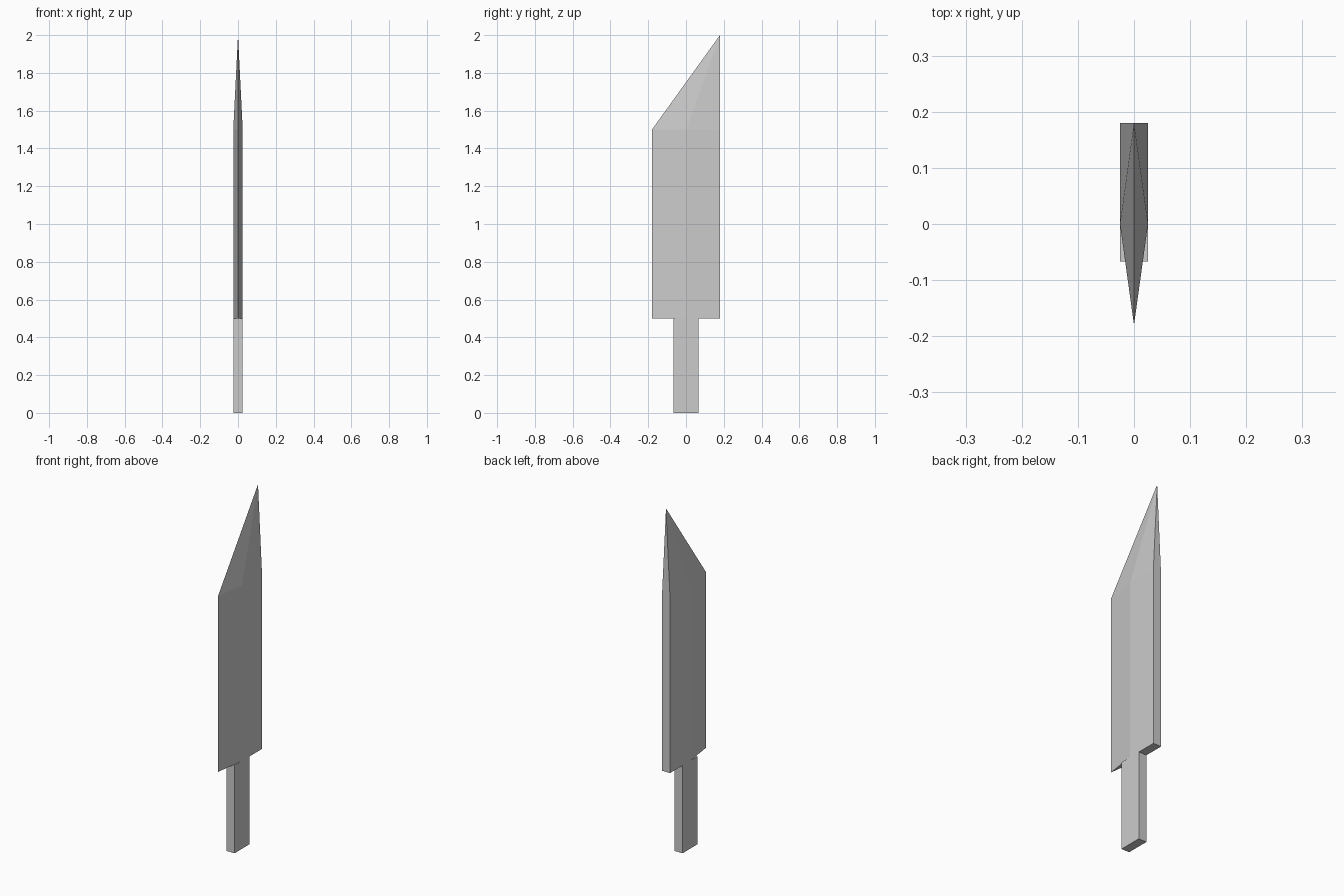
import bpy
import bmesh

if "Cube" in bpy.data.objects:
    bpy.data.objects.remove(bpy.data.objects["Cube"], do_unlink=True)

HALF = 0.025      # half thickness of the steel
EDGE, SPINE = -0.18, 0.18
BASE, SHOULDER, TIP = 0.5, 1.5, 2.0

steel = bpy.data.materials.new("grey_steel")
steel.use_nodes = True
colour = (0.6, 0.6, 0.6, 1)
steel.diffuse_color = colour
steel.node_tree.nodes["Principled BSDF"].inputs["Base Color"].default_value = colour


def finish(bm, name):
    """Turn a bmesh into a flat-shaded steel object."""
    bmesh.ops.recalc_face_normals(bm, faces=bm.faces)
    mesh = bpy.data.meshes.new(name)
    bm.to_mesh(mesh)
    bm.free()
    mesh.materials.append(steel)
    obj = bpy.data.objects.new(name, mesh)
    bpy.context.collection.objects.link(obj)
    return obj


def extrude_outline(bm, outline, z0, z1):
    """Closed prism; returns its top face."""
    base = bm.faces.new([bm.verts.new((x, y, z0)) for x, y in outline])
    geom = bmesh.ops.extrude_face_region(bm, geom=[base], use_keep_orig=True)["geom"]
    top = [g for g in geom if isinstance(g, bmesh.types.BMVert)]
    bmesh.ops.translate(bm, verts=top, vec=(0, 0, z1 - z0))
    return next(g for g in geom if isinstance(g, bmesh.types.BMFace))


# Blade: wedge section, drawn to a single point above the spine
bm = bmesh.new()
section = [(0, EDGE), (HALF, 0), (HALF, SPINE), (-HALF, SPINE), (-HALF, 0)]
top = extrude_outline(bm, section, BASE, SHOULDER)
point = bmesh.ops.poke(bm, faces=[top])["verts"][0]
point.co = (0, SPINE, TIP)
finish(bm, "blade")

# Tang: plain rectangular bar below the blade
bm = bmesh.new()
w = 0.067
extrude_outline(bm, [(-HALF, -w), (HALF, -w), (HALF, w), (-HALF, w)], 0, BASE)
finish(bm, "tang")
